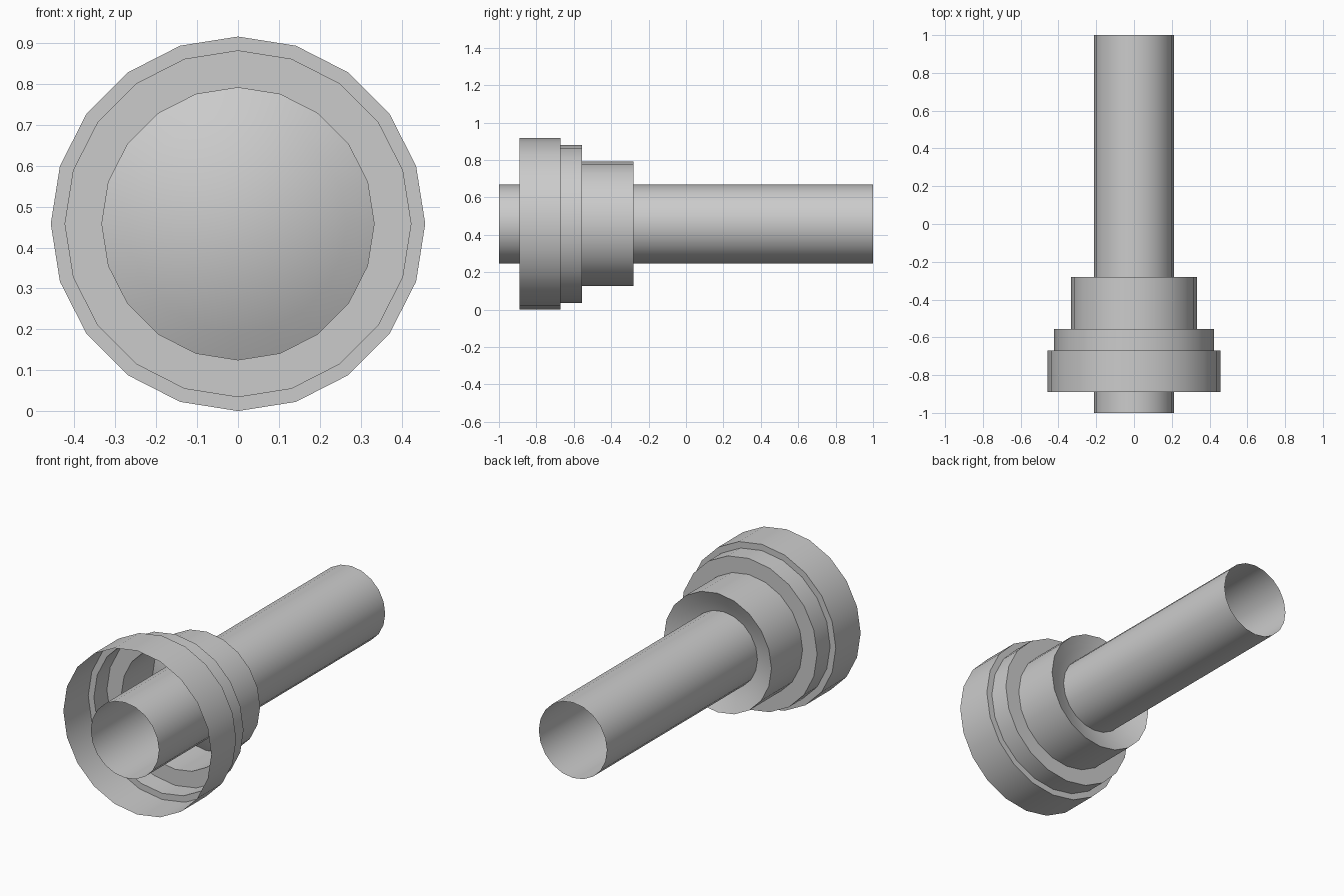
import bpy, bmesh, math

if "Cube" in bpy.data.objects:
    bpy.data.objects.remove(bpy.data.objects["Cube"])

SIDES = 20
AXIS_Z = 0.458


def lathe(name, profile):
    """Revolve (radius, y) points around the horizontal y axis."""
    bm = bmesh.new()
    rings = []
    for r, y in profile:
        if r == 0:
            rings.append([bm.verts.new((0, y, AXIS_Z))] * SIDES)
            continue
        rings.append([bm.verts.new((r * math.cos(2 * math.pi * i / SIDES), y,
                                    AXIS_Z + r * math.sin(2 * math.pi * i / SIDES)))
                      for i in range(SIDES)])
    for a, b in zip(rings, rings[1:]):
        for i in range(SIDES):
            j = (i + 1) % SIDES
            corners = list(dict.fromkeys((a[i], b[i], b[j], a[j])))
            bm.faces.new(corners)
    mesh = bpy.data.meshes.new(name)
    bm.to_mesh(mesh)
    bm.free()
    obj = bpy.data.objects.new(name, mesh)
    bpy.context.collection.objects.link(obj)
    bpy.ops.object.select_all(action='DESELECT')
    obj.select_set(True)
    bpy.context.view_layer.objects.active = obj
    bpy.ops.object.shade_smooth_by_angle(angle=math.radians(35))
    return obj


# Long open tube
lathe("tube", [(0.211, 1.0), (0.211, -1.0)])

# Stepped open collar around the front of the tube
lathe("stepped_collar", [(0.333, -0.28), (0.333, -0.555), (0.423, -0.555),
                         (0.423, -0.67), (0.458, -0.67), (0.458, -0.89)])

# Shallow dome closing the back of the collar, bulging to the front
R, SAG, STEPS = 0.333, 0.085, 5
dome = [(R * k / STEPS, -0.28 - SAG * (1 - (k / STEPS) ** 2))
        for k in range(STEPS, -1, -1)]
lathe("dome_plate", dome)
